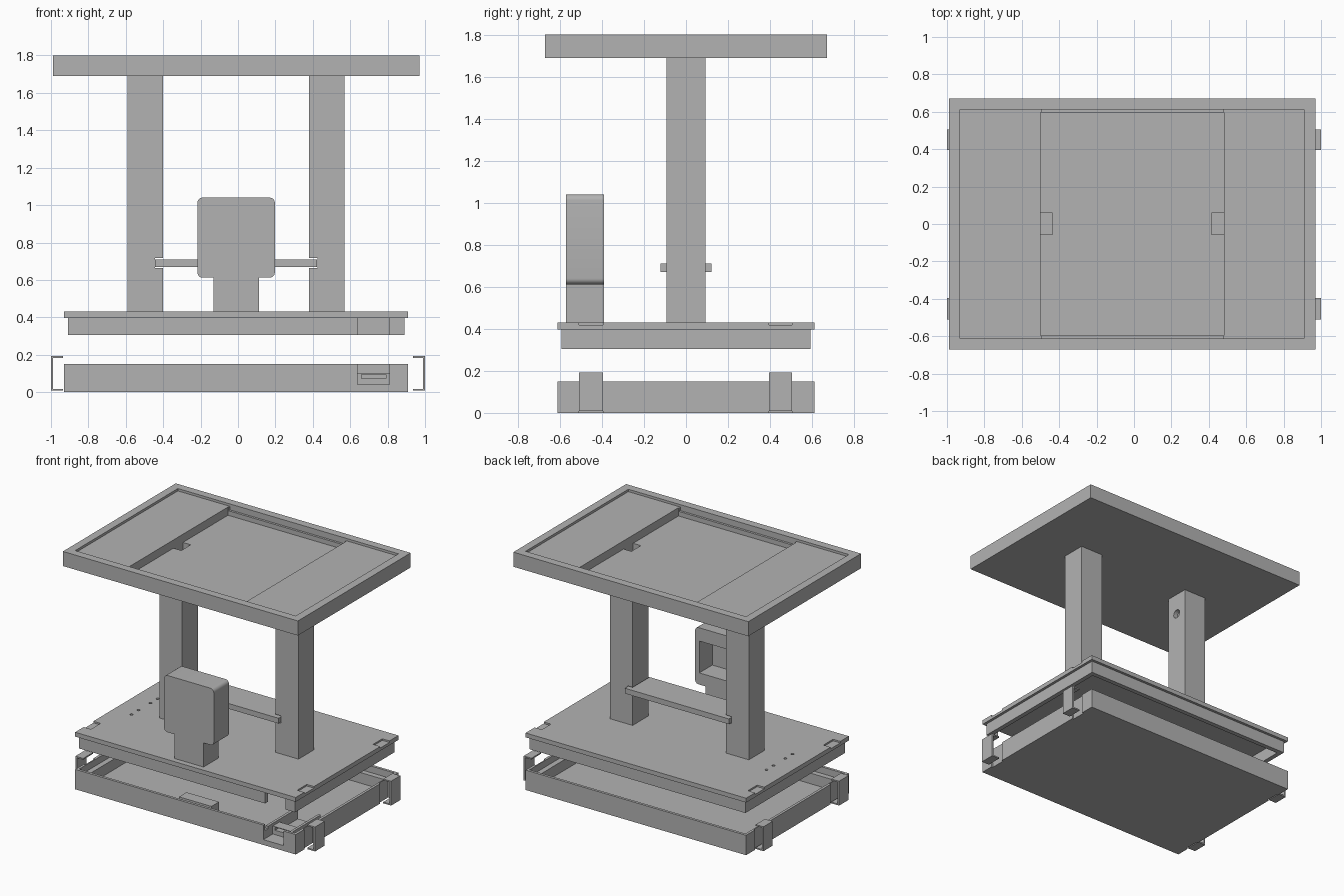
import bpy
import bmesh
import math
from mathutils import Matrix, Vector

start = bpy.data.objects.get("Cube")
if start:
    bpy.data.objects.remove(start, do_unlink=True)

grey = bpy.data.materials.new("plain_grey")
grey.use_nodes = True
grey.diffuse_color = (0.45, 0.45, 0.45, 1)
grey.node_tree.nodes["Principled BSDF"].inputs["Base Color"].default_value = (0.45, 0.45, 0.45, 1)

CX = -0.01  # shared centre of the stacked parts


def finish(name, bm):
    mesh = bpy.data.meshes.new(name)
    bm.to_mesh(mesh)
    bm.free()
    mesh.materials.append(grey)
    obj = bpy.data.objects.new(name, mesh)
    bpy.context.collection.objects.link(obj)
    return obj


def box(name, x, y, z):
    """Box from (low, high) ranges on each axis."""
    bm = bmesh.new()
    lo, hi = zip(x, y, z)
    size = Vector(hi) - Vector(lo)
    mid = (Vector(hi) + Vector(lo)) / 2
    bmesh.ops.create_cube(bm, size=1, matrix=Matrix.Translation(mid) @ Matrix.Diagonal((*size, 1)))
    return finish(name, bm)


def rod(name, centre, radius, length, turn=Matrix()):
    bm = bmesh.new()
    bmesh.ops.create_cone(bm, cap_ends=True, segments=20, radius1=radius, radius2=radius,
                          depth=length, matrix=Matrix.Translation(centre) @ turn)
    return finish(name, bm)


def apply_modifier(obj, mod):
    with bpy.context.temp_override(object=obj, active_object=obj, selected_objects=[obj]):
        bpy.ops.object.modifier_apply(modifier=mod.name)


def cut(obj, *cutters, operation='DIFFERENCE'):
    for cutter in cutters:
        cutter.hide_render = True
        mod = obj.modifiers.new("cut", 'BOOLEAN')
        mod.operation = operation
        mod.solver = 'EXACT'
        mod.object = cutter
        apply_modifier(obj, mod)
        bpy.data.objects.remove(cutter, do_unlink=True)


def span(half, centre=CX):
    return (centre - half, centre + half)


def side_range(side, a, b, centre=CX):
    return tuple(sorted((centre + side * a, centre + side * b)))


CLIP_Y = [(-0.51, -0.395), (0.395, 0.505)]

# Top tray: shallow recess, deeper middle bay with a ledge along each long side
tray = box("top_tray", span(0.98), (-0.672, 0.672), (1.69, 1.80))
cut(tray,
    box("cutter", span(0.92), (-0.612, 0.612), (1.782, 1.9)),
    box("cutter", span(0.49), (-0.595, 0.595), (1.72, 1.9)),
    box("cutter", span(0.485), (-0.612, 0.612), (1.755, 1.9)))

# Pillars with a cable duct, a side outlet and a slot for the cross bar
for side, name in ((-1, "right_pillar"), (1, "left_pillar")):
    pillar = box(name, side_range(side, 0.39, 0.58), (-0.093, 0.093), (0.43, 1.69))
    cut(pillar, box("cutter", side_range(side, 0.3, 0.435), (-0.2, 0.2), (0.663, 0.717)))
    duct = side_range(side, 0.425, 0.49)
    cut(pillar, box("cutter", duct, (-0.055, 0.058), (1.47, 1.8)))
    cut(tray, box("cutter", duct, (-0.055, 0.058), (1.6, 1.9)))
    if side < 0:
        cut(pillar, rod("cutter", (CX - 0.4, 0, 1.53), 0.033, 0.1, Matrix.Rotation(math.pi / 2, 4, 'Y')))

box("cross_bar", span(0.433), (-0.122, 0.122), (0.67, 0.71))

# Control console: head with rounded corners, stem and deep rear window
DEPTH = (-0.57, -0.39)
head = box("console", span(0.207), DEPTH, (0.612, 1.04))
bm = bmesh.new()
bm.from_mesh(head.data)
corners = [e for e in bm.edges
           if abs(e.verts[0].co.y - e.verts[1].co.y) > 0.1]
bmesh.ops.bevel(bm, geom=corners, offset=0.028, segments=6, profile=0.5, affect='EDGES')
bm.to_mesh(head.data)
bm.free()
cut(head, box("cutter", span(0.172), (-0.545, -0.3), (0.70, 0.94)))
box("console_stem", span(0.122), DEPTH, (0.43, 0.615))

# Deck plate with drilled holes and clip grooves
deck = box("deck_plate", span(0.92), (-0.612, 0.612), (0.397, 0.43))
for y in (-0.155, -0.07, 0.07, 0.155):
    cut(deck, rod("cutter", (-0.78, y, 0.42), 0.011, 0.2))
for side in (-1, 1):
    for y in CLIP_Y:
        cut(deck, box("cutter", side_range(side, 0.86, 1.0), y, (0.418, 0.5)))

# Skirt under the deck, open at the port
skirt = box("deck_skirt", span(0.90), (-0.592, 0.592), (0.305, 0.397))
cut(skirt,
    box("cutter", span(0.865), (-0.557, 0.557), (0.2, 0.5)),
    box("cutter", (0.64, 0.81), (-0.7, -0.5), (0.2, 0.5)))

# Base tray with an inner seat for the skirt
base = box("base_tray", span(0.92), (-0.612, 0.612), (0.0, 0.15))
cut(base,
    box("cutter", span(0.86), (-0.552, 0.552), (0.02, 0.3)),
    box("cutter", span(0.90), (-0.592, 0.592), (0.10, 0.3)),
    box("cutter", (0.64, 0.81), (-0.7, -0.5), (0.04, 0.3)))
for side in (-1, 1):
    for y in CLIP_Y:
        cut(base, box("cutter", side_range(side, 0.908, 1.0), y, (-0.1, 0.3)))

# Fittings inside the base
box("battery_box", (-0.1, 0.17), (-0.56, -0.47), (0.015, 0.145))
for x in ((0.62, 0.64), (0.81, 0.83)):
    box("port_channel_wall", x, (-0.556, -0.2), (0.015, 0.12))
box("port_shelf", (0.635, 0.815), (-0.56, -0.2), (0.015, 0.04))
port = box("port_socket", (0.64, 0.81), (-0.5, -0.42), (0.04, 0.10))
cut(port, box("cutter", (0.66, 0.79), (-0.6, -0.44), (0.073, 0.095)))

# C-shaped spring clips, two on each side
for side, label in ((-1, "right"), (1, "left")):
    for y, place in zip(CLIP_Y, ("front", "rear")):
        clip = box(f"{label}_{place}_clip", side_range(side, 0.935, 1.0, 0), y, (0.008, 0.192))
        cut(clip,
            box("cutter", side_range(side, 0.9, 0.988, 0), (-1, 1), (0.018, 0.182)))

# Smooth only the rounded corners
for obj in bpy.context.selected_objects:
    obj.select_set(False)
head.select_set(True)
bpy.context.view_layer.objects.active = head
bpy.ops.object.shade_smooth_by_angle(angle=math.radians(30))
